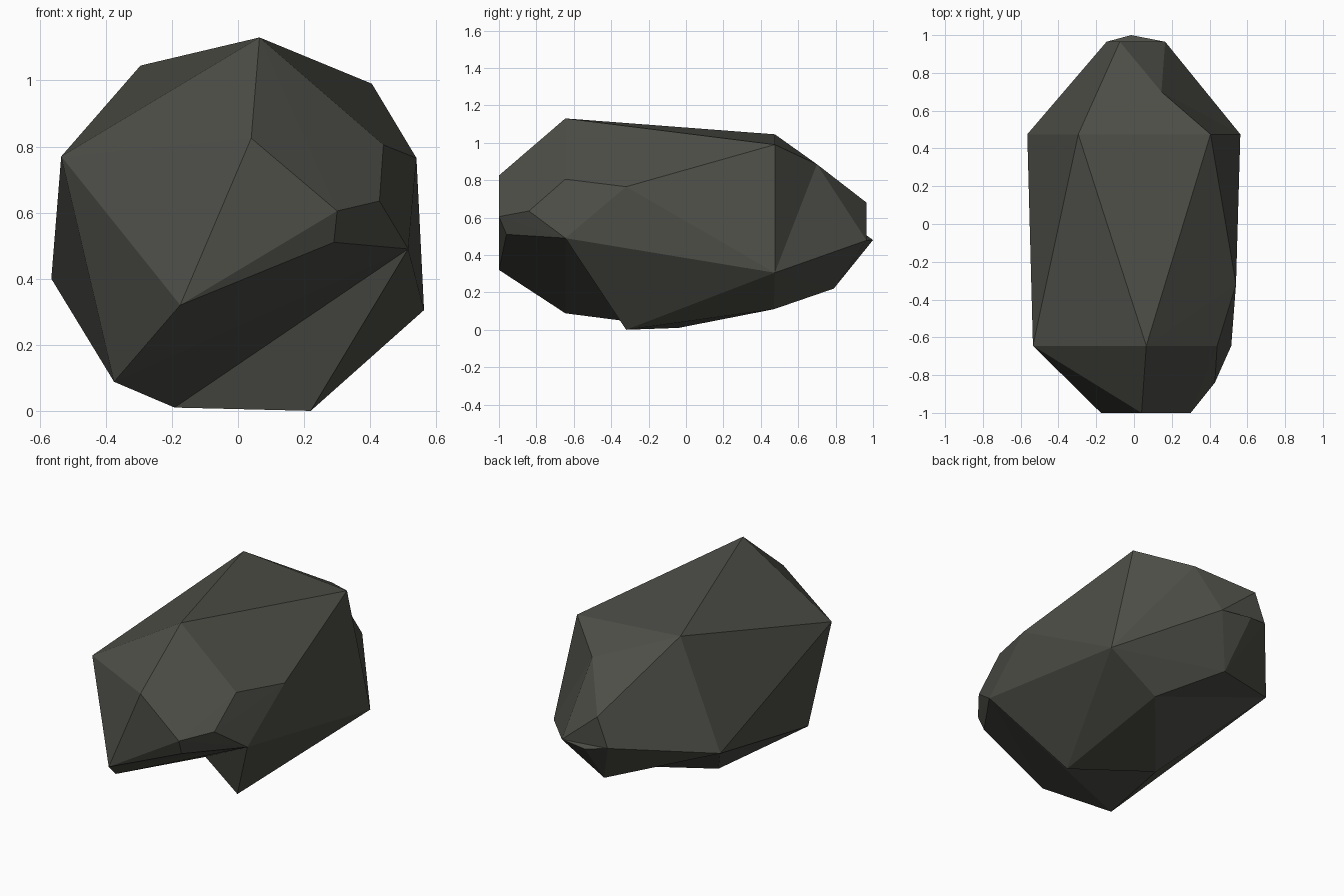
import bpy
import bmesh

default_cube = bpy.data.objects.get("Cube")
if default_cube:
    bpy.data.objects.remove(default_cube, do_unlink=True)


def flat_material(name, colour):
    material = bpy.data.materials.new(name)
    material.use_nodes = True
    material.diffuse_color = colour
    shader = material.node_tree.nodes["Principled BSDF"]
    shader.inputs["Base Color"].default_value = colour
    shader.inputs["Roughness"].default_value = 0.9
    return material


def hollow(bm, triangles):
    """Swap the convex facets spanning these corners for folded ones."""
    triangles = [[corner[name] for name in names.split()] for names in triangles]
    patch = {vert for triangle in triangles for vert in triangle}
    facets = [face for face in bm.faces if patch.issuperset(face.verts)]
    bmesh.ops.delete(bm, geom=facets, context="FACES_ONLY")
    for triangle in triangles:
        bm.faces.new(triangle)
    # Ridges of the removed facets that no longer carry a face
    bare = [edge for edge in bm.edges if not edge.link_faces]
    bmesh.ops.delete(bm, geom=bare, context="EDGES")


# Corners of the boulder, grouped by region
front_face = {"brow": (.04, -1, .825), "cheek": (.3, -1, .605),
              "chin": (-.175, -1, .32), "lip": (.29, -.96, .51)}
front_shoulder = {"summit": (.065, -.645, 1.13), "right": (-.535, -.645, .77),
                  "upper_left": (.44, -.645, .805), "left_nick": (.428, -.84, .635),
                  "left": (.54, -.32, .765), "jaw": (.515, -.645, .49)}
underside = {"heel": (-.375, -.645, .088), "foot": (.22, -.32, 0),
             "toe": (-.192, -.04, .01), "sole": (.24, .47, .11)}
rear_shoulder = {"back_ridge": (-.295, .475, 1.045), "back_left": (.405, .475, .99),
                 "hip_right": (-.565, .475, .4), "hip_left": (.563, .475, .305)}
rear_tip = {"knuckle": (.145, .7, .885), "tip_top": (-.075, .965, .68),
            "tip_right": (-.145, .965, .505), "tip": (-.015, 1, .48),
            "tip_left": (.165, .965, .478), "tail": (0, .79, .22)}

# Chiselled body: the convex skin around all the corners
bm = bmesh.new()
corner = {}
for region in (front_face, front_shoulder, underside, rear_shoulder, rear_tip):
    for name, position in region.items():
        corner[name] = bm.verts.new(position)
bmesh.ops.convex_hull(bm, input=bm.verts[:])

# Deep fold under the front, in front of the foot
hollow(bm, ["chin lip jaw", "chin jaw heel", "heel jaw toe", "jaw foot toe"])
# Shallow fold under the rear right
hollow(bm, ["hip_right tail sole", "hip_right sole toe"])
# Folded rear left flank, running in to the tip
hollow(bm, ["back_left knuckle hip_left", "knuckle tip_left hip_left",
            "knuckle tip_top tip_left", "tip_top tip_right tip_left",
            "tip_right tip tip_left"])
bmesh.ops.recalc_face_normals(bm, faces=bm.faces[:])

mesh = bpy.data.meshes.new("boulder")
bm.to_mesh(mesh)
bm.free()
mesh.materials.append(flat_material("dark olive stone", (.075, .076, .064, 1)))
boulder = bpy.data.objects.new("boulder", mesh)
bpy.context.collection.objects.link(boulder)
